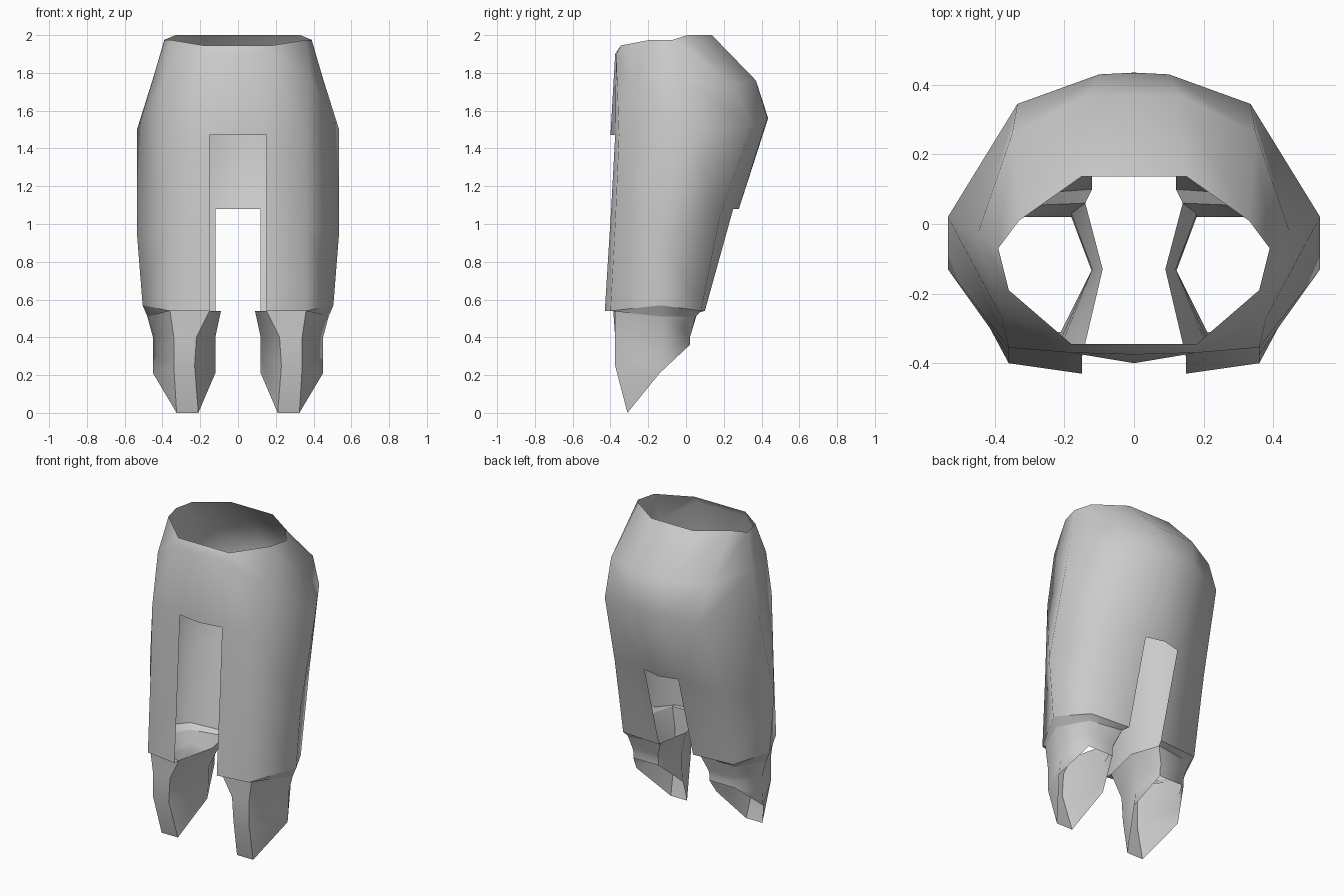
import bpy
import bmesh
import math

default_cube = bpy.data.objects.get("Cube")
if default_cube:
    bpy.data.objects.remove(default_cube, do_unlink=True)


def make_material(name, colour):
    material = bpy.data.materials.new(name)
    material.use_nodes = True
    material.diffuse_color = colour
    shader = material.node_tree.nodes["Principled BSDF"]
    shader.inputs["Base Color"].default_value = colour
    return material


plain_grey = make_material("plain grey", (0.6, 0.6, 0.6, 1))


def make_shell(name, columns, closed=False):
    """Skin neighbouring columns of points, then mirror the shell across x.
    Columns run from front to back, points from top to bottom; where one
    column stops short of its neighbour the shell is left open."""
    mesh = bpy.data.meshes.new(name)
    bm = bmesh.new()
    grid = [[bm.verts.new(point) for point in column] for column in columns]
    neighbours = list(zip(grid, grid[1:]))
    if closed:
        neighbours.append((grid[-1], grid[0]))
    for left, right in neighbours:
        for row in range(min(len(left), len(right)) - 1):
            bm.faces.new((left[row], left[row + 1], right[row + 1], right[row]))
    bm.to_mesh(mesh)
    bm.free()
    mesh.materials.append(plain_grey)

    shell = bpy.data.objects.new(name, mesh)
    bpy.context.collection.objects.link(shell)
    mirror = shell.modifiers.new("Mirror", "MIRROR")
    mirror.use_clip = True

    bpy.ops.object.select_all(action="DESELECT")
    shell.select_set(True)
    bpy.context.view_layer.objects.active = shell
    bpy.ops.object.modifier_apply(modifier=mirror.name)
    bpy.ops.object.shade_smooth_by_angle(angle=math.radians(60))
    return shell


# Hip and thigh columns: the short centre columns leave the front and back slits
front_centre = [(0, -.345, 1.945), (0, -.375, 1.9), (0, -.4, 1.47)]
front_inner = [(.18, -.345, 1.945), (.18, -.37, 1.9), (.15, -.375, 1.47),
               (.15, -.395, 1.1), (.15, -.43, .54)]
front_outer = [(.36, -.19, 1.975), (.38, -.27, 1.77), (.36, -.355, 1.47),
               (.36, -.375, 1), (.36, -.4, .54)]
side = [(.39, -.07, 1.975), (.45, -.03, 1.77), (.535, .02, 1.5),
        (.535, -.13, .95), (.505, -.13, .57)]
back_outer = [(.33, .01, 2), (.35, .26, 1.74), (.335, .345, 1.52),
              (.38, .18, 1.04), (.39, .08, .54)]
back_inner = [(.15, .137, 2), (.13, .37, 1.76), (.1, .43, 1.56),
              (.12, .25, 1.08), (.12, .1, .54)]
back_centre = [(0, .137, 2), (0, .37, 1.76), (0, .435, 1.56), (0, .28, 1.08)]

thigh = [front_inner, front_outer, side, back_outer, back_inner]
make_shell("hips_and_thighs", [front_centre] + thigh + [back_centre])

# Lower legs: flared at the top, open below along a slanted cut
shin = [
    [(.15, -.385, .54), (.22, -.375, .4), (.23, -.375, .25), (.21, -.31, 0)],
    [(.36, -.375, .54), (.34, -.375, .4), (.34, -.375, .25), (.325, -.31, 0)],
    [(.48, -.13, .51), (.45, -.13, .4), (.45, -.13, .3), (.45, -.14, .21)],
    [(.38, .05, .51), (.36, .03, .43), (.36, .02, .4), (.36, .02, .36)],
    [(.14, .06, .53), (.18, .03, .43), (.18, .02, .4), (.18, .02, .36)],
    [(.09, -.13, .54), (.12, -.13, .4), (.12, -.13, .3), (.12, -.14, .21)],
]
make_shell("lower_legs", shin, closed=True)

# Narrow ledge joining each thigh hem to the lower leg
ledge = [[hem[-1], top[0]] for hem, top in zip(thigh, shin)]
make_shell("hem_ledge", ledge)
